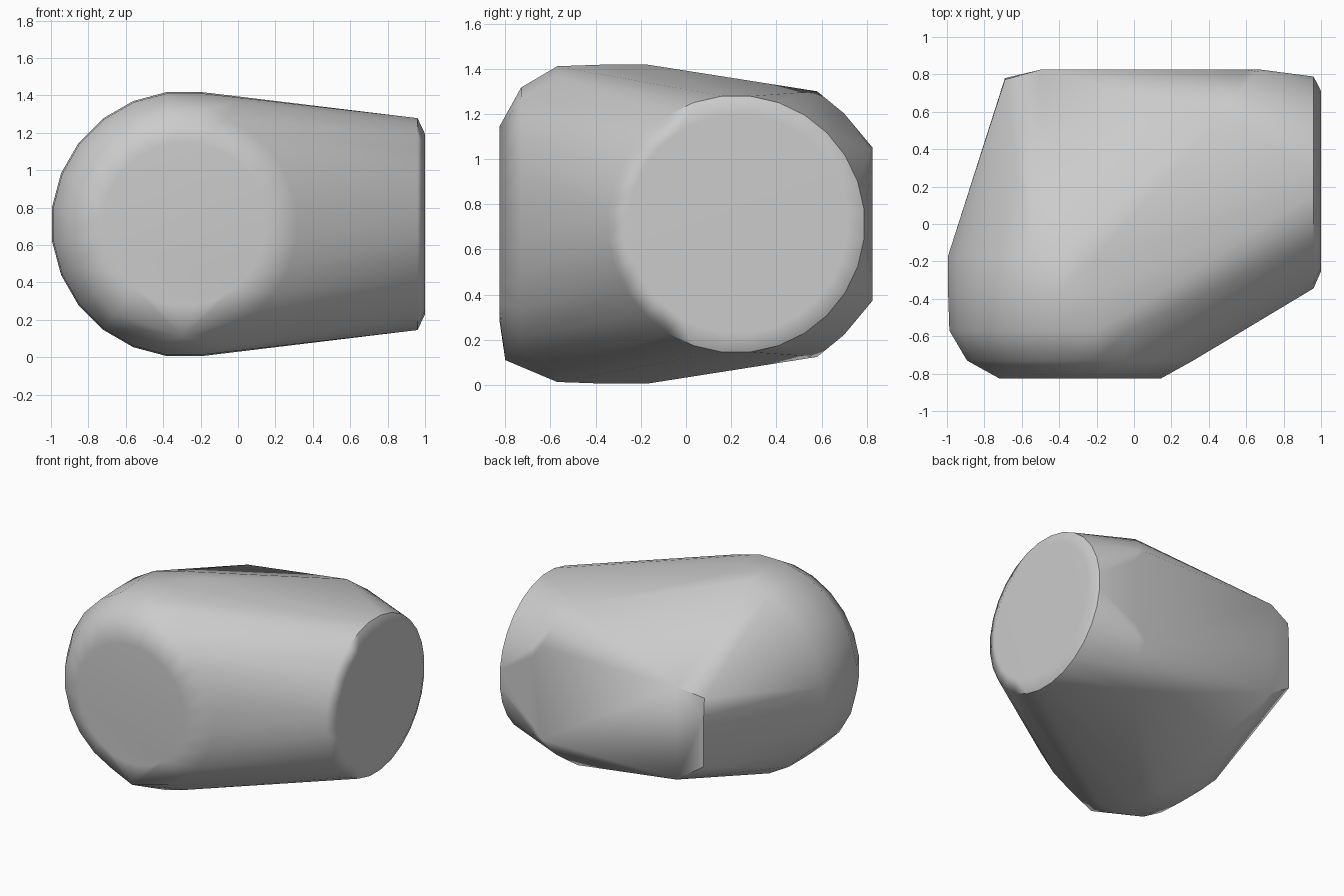
import bpy, bmesh, math
from mathutils import Vector

cube = bpy.data.objects.get("Cube")
if cube:
    bpy.data.objects.remove(cube)

MID = 0.712  # height of the shared horizontal axis


def ring(axis, along, centre, radius, sides):
    """Circle of points round an axis running along x or y."""
    pts = []
    for i in range(sides):
        a = math.tau * (i + 0.5) / sides
        u, z = centre + radius * math.cos(a), MID + radius * math.sin(a)
        pts.append(Vector((along, u, z) if axis == "x" else (u, along, z)))
    return pts


points = []

# Rounded front drum, stepping in towards its flat cap
for y, r in ((-0.17, 0.712), (-0.37, 0.712), (-0.57, 0.705), (-0.73, 0.61), (-0.825, 0.437)):
    points += ring("y", y, -0.288, r, 24)
points.append(Vector((-0.3, -0.80, 0.11)))

# Slightly domed round end on the side
points += ring("x", 0.96, 0.222, 0.57, 28)
points += ring("x", 1.0, 0.23, 0.485, 28)

# Back panel and its shoulders, mirrored about the axis height
for x, y, h in ((-0.5, 0.825, 0.34), (0.6, 0.825, 0.34), (0.475, 0.58, 0.588),
                (0.56, 0.70, 0.49), (0.66, 0.815, 0.33), (0.68, 0.825, 0.24)):
    for side in (-1, 1):
        points.append(Vector((x, y, MID + side * h)))

# Narrow chamfer on the back corner
for y, z in ((0.78, 0.5), (0.78, 0.87), (0.772, 1.0)):
    points.append(Vector((-0.69, y, z)))

# Wrap everything in one convex skin
bm = bmesh.new()
for p in points:
    bm.verts.new(p)
hull = bmesh.ops.convex_hull(bm, input=bm.verts)
loose = [v for v in bm.verts if not v.link_faces]
bmesh.ops.delete(bm, geom=loose, context="VERTS")
bmesh.ops.dissolve_limit(bm, angle_limit=math.radians(0.5), verts=bm.verts, edges=bm.edges)
bmesh.ops.recalc_face_normals(bm, faces=bm.faces)
mesh = bpy.data.meshes.new("rounded_body")
bm.to_mesh(mesh)
bm.free()
body = bpy.data.objects.new("rounded_body", mesh)
bpy.context.collection.objects.link(body)

# Plain grey material
grey = bpy.data.materials.new("plain_grey")
grey.use_nodes = True
colour = (0.6, 0.6, 0.6, 1)
grey.diffuse_color = colour
grey.node_tree.nodes["Principled BSDF"].inputs["Base Color"].default_value = colour
mesh.materials.append(grey)

# Smooth surface with crisp rims and flat panels
bpy.ops.object.select_all(action="DESELECT")
body.select_set(True)
bpy.context.view_layer.objects.active = body
bpy.ops.object.shade_smooth_by_angle(angle=math.radians(42))
weighted = body.modifiers.new("flat_panels", "WEIGHTED_NORMAL")
weighted.keep_sharp = True
